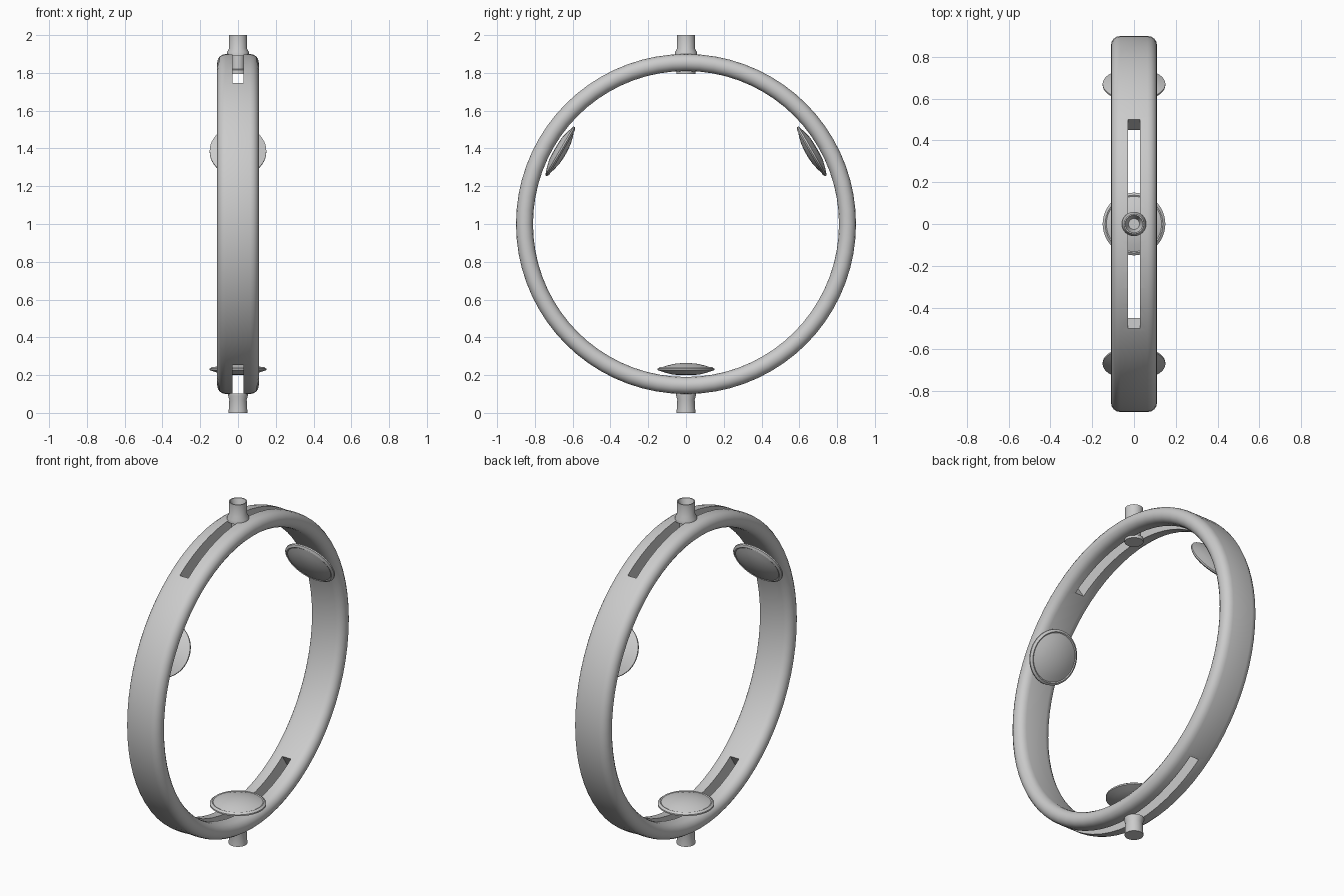
import bpy, bmesh, math
from mathutils import Matrix

if "Cube" in bpy.data.objects:
    bpy.data.objects.remove(bpy.data.objects["Cube"])

CENTRE = Matrix.Translation((0, 0, 1))


def smooth(obj, angle=35):
    bpy.ops.object.select_all(action='DESELECT')
    obj.select_set(True)
    bpy.context.view_layer.objects.active = obj
    bpy.ops.object.shade_smooth_by_angle(angle=math.radians(angle))


def lathe(name, profile, matrix, steps=48, closed=False):
    """Revolve (radius, height) points around local z."""
    bm = bmesh.new()
    rings = []
    for i in range(steps):
        a = 2 * math.pi * i / steps
        rings.append([bm.verts.new((r * math.cos(a), r * math.sin(a), h)) for r, h in profile])
    n = len(profile)
    for i in range(steps):
        p, q = rings[i], rings[(i + 1) % steps]
        for k in range(n if closed else n - 1):
            m = (k + 1) % n
            bm.faces.new((p[k], q[k], q[m], p[m]))
    if not closed:
        for k in (0, n - 1):
            bm.faces.new([ring[k] for ring in rings])
    return finish(name, bm, matrix)


def finish(name, bm, matrix):
    bmesh.ops.recalc_face_normals(bm, faces=bm.faces)
    mesh = bpy.data.meshes.new(name)
    bm.to_mesh(mesh)
    bm.free()
    obj = bpy.data.objects.new(name, mesh)
    bpy.context.collection.objects.link(obj)
    mesh.transform(matrix)
    return obj


def slot_cutter(name, mid_angle):
    """Curved bar with radial ends, swept in the y-z plane."""
    bm = bmesh.new()
    half, steps = math.radians(33.75), 24
    rings = []
    for i in range(steps + 1):
        a = mid_angle - half + 2 * half * i / steps
        rings.append([bm.verts.new((x, r * math.cos(a), r * math.sin(a)))
                      for x, r in ((-.028, .75), (.028, .75), (.028, .97), (-.028, .97))])
    for p, q in zip(rings, rings[1:]):
        for k in range(4):
            bm.faces.new((p[k], p[(k + 1) % 4], q[(k + 1) % 4], q[k]))
    bm.faces.new(rings[0])
    bm.faces.new(rings[-1])
    return finish(name, bm, CENTRE)


# Hoop with a rounded, stadium-shaped section
section = []
for side in (1, -1):
    for i in range(9):
        a = math.pi * i / 8
        section.append((.855 + side * .045 * math.cos(a),
                        side * (.065 + .045 * math.sin(a))))
hoop = lathe("hoop", section, CENTRE @ Matrix.Rotation(math.pi / 2, 4, 'Y'), 72, True)

# Slots through the top and bottom of the hoop
for name, angle in (("top_slot", math.pi / 2), ("bottom_slot", -math.pi / 2)):
    cutter = slot_cutter(name, angle)
    cutter.hide_render = True
    mod = hoop.modifiers.new(name, 'BOOLEAN')
    mod.operation, mod.solver, mod.object = 'DIFFERENCE', 'EXACT', cutter
    bpy.context.view_layer.objects.active = hoop
    bpy.ops.object.modifier_apply(modifier=name)
    bpy.data.objects.remove(cutter)
smooth(hoop)

# Three domed pads on the inside of the hoop, domes facing the middle
pad = [(.03, -.8), (.07, -.797), (.11, -.787), (.15, -.774), (.15, -.766),
       (.138, -.757), (.132, -.76), (.1, -.749), (.06, -.74), (.02, -.736)]
for i, name in enumerate(("bottom_pad", "right_pad", "left_pad")):
    smooth(lathe(name, pad, CENTRE @ Matrix.Rotation(i * 2 * math.pi / 3, 4, 'X')))

# Top socket passing through the slot, with an inner foot
socket = [(.05, 1.795), (.05, 1.815), (.035, 1.82), (.035, 1.89), (.058, 1.89),
          (.058, 1.91), (.047, 1.93), (.048, 2.0), (.042, 2.0), (.026, 1.95)]
smooth(lathe("top_socket", socket, Matrix(), 32))

# Bottom peg
smooth(lathe("bottom_peg", [(.05, 0), (.046, .07), (.052, .09), (.052, .102)], Matrix(), 32))
